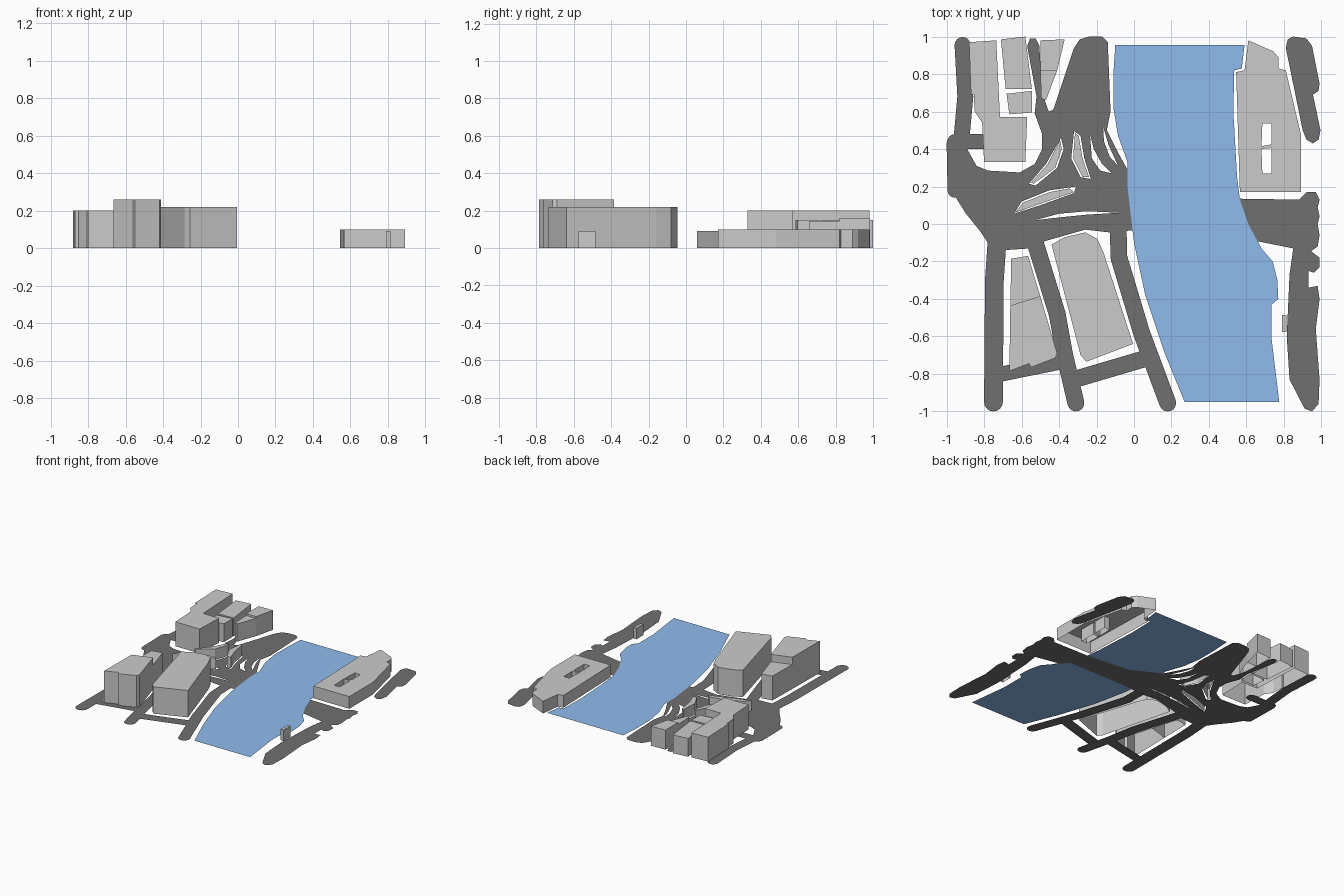
import bpy, bmesh, math
from mathutils import Vector


def material(name, rgb):
    m = bpy.data.materials.new(name)
    m.diffuse_color = (*rgb, 1)
    return m


ROAD = material("asphalt", (0.16, 0.16, 0.16))
WATER = material("water", (0.28, 0.5, 0.85))


def finish(name, bm, mat=None):
    me = bpy.data.meshes.new(name)
    bm.to_mesh(me)
    bm.free()
    ob = bpy.data.objects.new(name, me)
    bpy.context.collection.objects.link(ob)
    if mat:
        me.materials.append(mat)


def plate(name, outline, holes=(), z=0.0, walls=False, mat=None):
    """Flat outline with holes at height z, optionally with walls down to the ground."""
    bm = bmesh.new()
    edges = []
    for loop in (outline, *holes):
        vs = [bm.verts.new((x, y, z)) for x, y in loop]
        edges += [bm.edges.new((vs[i - 1], vs[i])) for i in range(len(vs))]
    bmesh.ops.triangle_fill(bm, use_beauty=True, edges=edges, normal=(0, 0, 1))
    for f in bm.faces:
        f.normal_update()
        if f.normal.z < 0:
            f.normal_flip()
    bmesh.ops.dissolve_limit(bm, angle_limit=0.01, verts=[], edges=bm.edges[:])
    if walls:
        rim = [e for e in bm.edges if e.is_boundary]
        ext = bmesh.ops.extrude_edge_only(bm, edges=rim)["geom"]
        for v in ext:
            if isinstance(v, bmesh.types.BMVert):
                v.co.z = 0
        bmesh.ops.recalc_face_normals(bm, faces=bm.faces[:])
        bm.normal_update()
        top = max(bm.faces, key=lambda f: abs(f.normal.z) * f.calc_area())
        if top.normal.z < 0:
            bmesh.ops.reverse_faces(bm, faces=bm.faces[:])
    finish(name, bm, mat)


def building(name, height, outline, holes=()):
    plate(name, outline, holes, height, True)


def road(name, path, width):
    """Constant-width street with rounded ends."""
    p = [Vector(q) for q in path]
    r = width / 2
    left, right = [], []
    for i, c in enumerate(p):
        d = (p[min(i + 1, len(p) - 1)] - p[max(i - 1, 0)]).normalized()
        n = Vector((-d.y, d.x)) * r
        left.append(c + n)
        right.append(c - n)

    def cap(c, start):
        v = start - c
        a = math.atan2(v.y, v.x)
        return [c + r * Vector((math.cos(a - k * math.pi / 8), math.sin(a - k * math.pi / 8)))
                for k in range(1, 8)]
    plate(name, left + cap(p[-1], left[-1]) + right[::-1] + cap(p[0], right[0]), mat=ROAD)


# River
plate("river", [(-.1, .955), (.59, .955), (.575, .83), (.535, .82), (.53, .6), (.55, .25), (.565, .13),
                (.61, 0), (.68, -.13), (.74, -.2), (.765, -.3), (.77, -.4), (.735, -.43), (.735, -.62),
                (.775, -.95), (.27, -.95), (.16, -.68), (.06, -.38), (0, -.1), (-.035, .2),
                (-.035, .33), (-.085, .47), (-.11, .62), (-.11, .8)], z=.0006, mat=WATER)

# Main junction with the northern avenues and the bridge, white gaps left open
junction = [(-1, .4), (-.92, .43), (-.89, .4), (-.84, .31), (-.78, .285), (-.61, .275), (-.53, .32),
            (-.49, .4), (-.49, .48), (-.53, .59), (-.52, .68), (-.57, .95), (-.555, .99), (-.525, .99),
            (-.505, .95), (-.49, .7), (-.455, .6), (-.43, .61), (-.32, .94), (-.29, .985), (-.24, 1),
            (-.17, 1), (-.14, .97), (-.125, .6), (-.145, .5), (-.09, .39), (-.035, .29), (.2, .17),
            (.56, .135), (.6, -.03), (.2, -.03), (-.02, -.035), (-.13, -.045), (-.26, -.03), (-.47, -.09),
            (-.55, -.13), (-.7, -.14), (-.78, -.1), (-.82, -.04), (-.9, .06), (-.95, .14), (-.99, .16),
            (-.99, .3)]
gaps = [
    [(-.53, .02), (-.4, .055), (-.25, .068), (-.08, .06), (-.25, .05), (-.4, .035)],
    [(-.64, .055), (-.6, .12), (-.45, .18), (-.31, .2), (-.32, .165), (-.5, .1)],
    [(-.39, .46), (-.375, .4), (-.41, .3), (-.525, .205), (-.56, .215), (-.47, .32)],
    [(-.32, .495), (-.285, .47), (-.265, .35), (-.23, .24), (-.285, .25), (-.335, .35)],
    [(-.235, .48), (-.215, .4), (-.17, .32), (-.12, .27), (-.18, .285), (-.225, .35)],
    [(-.165, .52), (-.135, .42), (-.085, .31), (-.13, .36), (-.16, .44)],
]
plate("junction_and_bridge", junction, gaps, mat=ROAD)

# East bank streets
plate("east_street", [(.56, .135), (.88, .13), (.92, .17), (.97, .17), (.99, .13), (.98, .09), (.99, .04),
                      (.98, 0), (.99, -.06), (.98, -.12), (.945, -.145), (.99, -.18), (.99, -.23),
                      (.96, -.26), (.93, -.25), (.93, -.34), (.98, -.33), (.99, -.4), (.97, -.56),
                      (.99, -.83), (.985, -.96), (.95, -1), (.91, -.985), (.83, -.83), (.815, -.6),
                      (.83, -.27), (.85, -.13), (.65, -.09), (.59, -.03)], mat=ROAD)
plate("northeast_street", [(.81, .94), (.82, .985), (.85, 1), (.92, .99), (.95, .95), (.99, .75), (.985, .71),
                           (.955, .69), (.995, .5), (.985, .45), (.955, .43), (.92, .45), (.9, .5)], mat=ROAD)

# Side streets
for name, path, width in [
    ("northwest_street", [(-.915, .955), (-.9, .68), (-.92, .46), (-.94, .42)], .085),
    ("northwest_stub", [(-.955, .44), (-.77, .44)], .08),
    ("west_edge_street", [(-.96, .43), (-.955, .18)], .08),
    ("southwest_street", [(-.73, -.08), (-.745, -.3), (-.75, -.95)], .1),
    ("south_street", [(-.53, -.09), (-.41, -.48), (-.37, -.7), (-.31, -.955)], .09),
    ("riverside_street", [(-.085, -.02), (-.08, -.18), (.04, -.58), (.18, -.955)], .09),
    ("cross_street_west", [(-.73, -.805), (-.36, -.73)], .08),
    ("cross_street_east", [(-.32, -.83), (.07, -.715)], .09),
]:
    road(name, path, width)

# Northwest blocks
building("northwest_block", .2, [(-.88, .97), (-.735, .98), (-.715, .57), (-.57, .57), (-.58, .33),
                                 (-.8, .33), (-.81, .54), (-.85, .6), (-.855, .69), (-.87, .69)])
building("north_block", .15, [(-.71, .985), (-.58, 1), (-.545, .72), (-.685, .72)])
building("north_low_block", .15, [(-.68, .695), (-.545, .71), (-.545, .595), (-.665, .585)])
building("corner_block", .16, [(-.5, .98), (-.37, .985), (-.41, .82), (-.5, .82)])
building("corner_wedge", .145, [(-.5, .82), (-.41, .82), (-.47, .66), (-.495, .67)])

# Raised islands inside the junction
building("island_west", .09, [(-.395, .45), (-.385, .4), (-.42, .3), (-.535, .215), (-.55, .22), (-.46, .32)])
building("island_north", .09, [(-.315, .485), (-.295, .47), (-.275, .35), (-.24, .25), (-.275, .25), (-.325, .35)])
building("island_south", .09, [(-.635, .06), (-.59, .115), (-.45, .17), (-.345, .19), (-.32, .17), (-.5, .108)])

# Southern blocks
building("southwest_tall_block", .26, [(-.66, -.435), (-.5, -.385), (-.41, -.69), (-.42, -.715), (-.55, -.765),
                                       (-.56, -.745), (-.665, -.785)])
building("southwest_low_block", .2, [(-.655, -.185), (-.565, -.17), (-.5, -.385), (-.66, -.435)])
building("south_block", .22, [(-.44, -.11), (-.37, -.07), (-.26, -.045), (-.195, -.08), (-.16, -.16), (-.005, -.64),
                              (-.255, -.735), (-.285, -.7)])

# East blocks
building("riverside_hall", .1, [(.61, .98), (.745, .92), (.77, .89), (.77, .83), (.81, .82), (.89, .48), (.89, .17),
                                (.565, .17), (.545, .81), (.59, .82)],
         [[(.685, .535), (.735, .535), (.735, .425), (.68, .415)],
          [(.68, .4), (.735, .405), (.735, .27), (.685, .27)]])
building("kiosk", .09, [(.79, -.485), (.815, -.485), (.815, -.575), (.79, -.575)])
